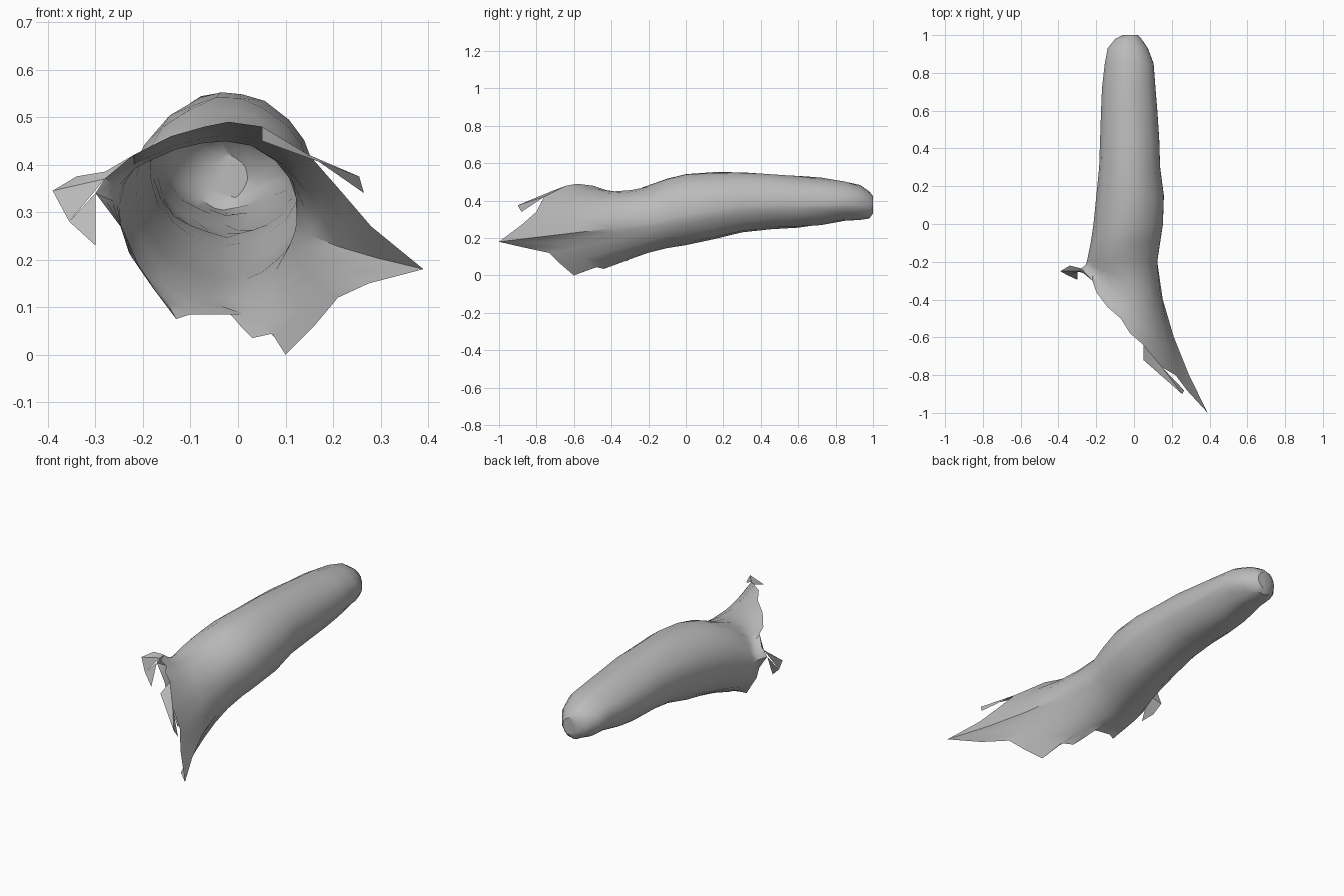
import bpy
import bmesh
import math
import random
from mathutils import Vector

random.seed(4)
if "Cube" in bpy.data.objects:
    bpy.data.objects.remove(bpy.data.objects["Cube"], do_unlink=True)

grey = bpy.data.materials.new("plain grey")
grey.use_nodes = True
colour = (0.5, 0.5, 0.5, 1)
grey.diffuse_color = colour
grey.node_tree.nodes["Principled BSDF"].inputs["Base Color"].default_value = colour


def finish(name, bm, angle):
    """Turn a bmesh into a shaded, coloured object."""
    mesh = bpy.data.meshes.new(name)
    bm.to_mesh(mesh)
    bm.free()
    obj = bpy.data.objects.new(name, mesh)
    bpy.context.collection.objects.link(obj)
    mesh.materials.append(grey)
    bpy.ops.object.select_all(action="DESELECT")
    obj.select_set(True)
    bpy.context.view_layer.objects.active = obj
    bpy.ops.object.shade_smooth_by_angle(angle=math.radians(angle))
    return obj


def ring_point(section, degrees):
    """Point on an elliptical cross-section of the sleeve."""
    y, left, right, low, high = section
    a = math.radians(degrees)
    return Vector(((left + right) / 2 + (right - left) / 2 * math.cos(a), y,
                   (low + high) / 2 + (high - low) / 2 * math.sin(a)))


# Cross-sections from the closed tip to the mouth: y, min x, max x, min z, max z
sections = [
    (1.0, -.06, .02, .33, .42),
    (.98, -.1, .04, .305, .45),
    (.93, -.14, .075, .3, .48),
    (.85, -.155, .105, .295, .5),
    (.72, -.17, .115, .27, .52),
    (.6, -.175, .125, .255, .53),
    (.45, -.18, .135, .25, .54),
    (.3, -.185, .14, .23, .55),
    (.15, -.2, .16, .195, .55),
    (0, -.215, .155, .165, .54),
    (-.1, -.23, .14, .145, .52),
    (-.2, -.25, .125, .12, .48),
]

# Torn edge of the mouth: angle on the sleeve, then x, y, z
torn_edge = [
    (-8, .39, -1, .18), (10, .28, -.88, .27), (28, .22, -.8, .34),
    (45, .15, -.76, .42), (65, .05, -.64, .48), (80, -.02, -.58, .49),
    (95, -.07, -.5, .48), (110, -.14, -.44, .46), (128, -.2, -.36, .43),
    (145, -.22, -.3, .42), (160, -.28, -.25, .37), (175, -.3, -.25, .34),
    (190, -.24, -.27, .26), (207, -.21, -.29, .19), (225, -.17, -.3, .13),
    (240, -.13, -.32, .075), (255, -.1, -.31, .085), (270, .02, -.33, .085),
    (280, .03, -.44, .035), (290, .075, -.48, .045), (302, .1, -.6, 0),
    (320, .16, -.67, .06), (335, .21, -.73, .12), (345, .275, -.87, .15),
]
angles = [entry[0] for entry in torn_edge]
edge_points = [Vector(entry[1:]) for entry in torn_edge]

# Sleeve: regular rings, then rings that flare out to the torn edge
rings = []
for section in sections:
    ring = []
    for degrees in angles:
        point = ring_point(section, degrees)
        point.z += random.uniform(-.004, .004)
        ring.append(point)
    rings.append(ring)

mouth = [ring_point(sections[-1], degrees) for degrees in angles]
steps = 4
for step in range(1, steps + 1):
    t = step / steps
    ring = []
    for degrees, start, end in zip(angles, mouth, edge_points):
        point = start.lerp(end, t)
        point.x = start.x + (end.x - start.x) * t ** 1.6
        upper = max(0, math.sin(math.radians(degrees)))
        point.z -= .035 * upper * math.sin(math.pi * t)
        ring.append(point)
    rings.append(ring)

bm = bmesh.new()
loops = [[bm.verts.new(point) for point in ring] for ring in rings]
count = len(angles)
for back, front in zip(loops, loops[1:]):
    for i in range(count):
        j = (i + 1) % count
        bm.faces.new((back[i], front[i], front[j], back[j]))
bm.faces.new(loops[0])
bmesh.ops.recalc_face_normals(bm, faces=bm.faces)
finish("sleeve", bm, 35)


def scrap(name, *corners):
    """Thin loose piece of the torn edge, fanned from its first corner."""
    bm = bmesh.new()
    verts = [bm.verts.new(corner) for corner in corners]
    for a, b in zip(verts[1:], verts[2:]):
        bm.faces.new((verts[0], a, b))
    finish(name, bm, 35)


# Loose scraps hanging from the mouth
scrap("upper_flap", (.15, -.76, .42), (.05, -.64, .48), (.05, -.72, .45),
      (.255, -.9, .375), (.265, -.88, .34))
scrap("right_wing", (-.28, -.25, .37), (-.22, -.3, .42), (-.28, -.235, .385),
      (-.34, -.22, .375), (-.39, -.25, .345), (-.355, -.27, .28))
scrap("right_tatter", (-.3, -.25, .34), (-.355, -.27, .28), (-.3, -.295, .23))
